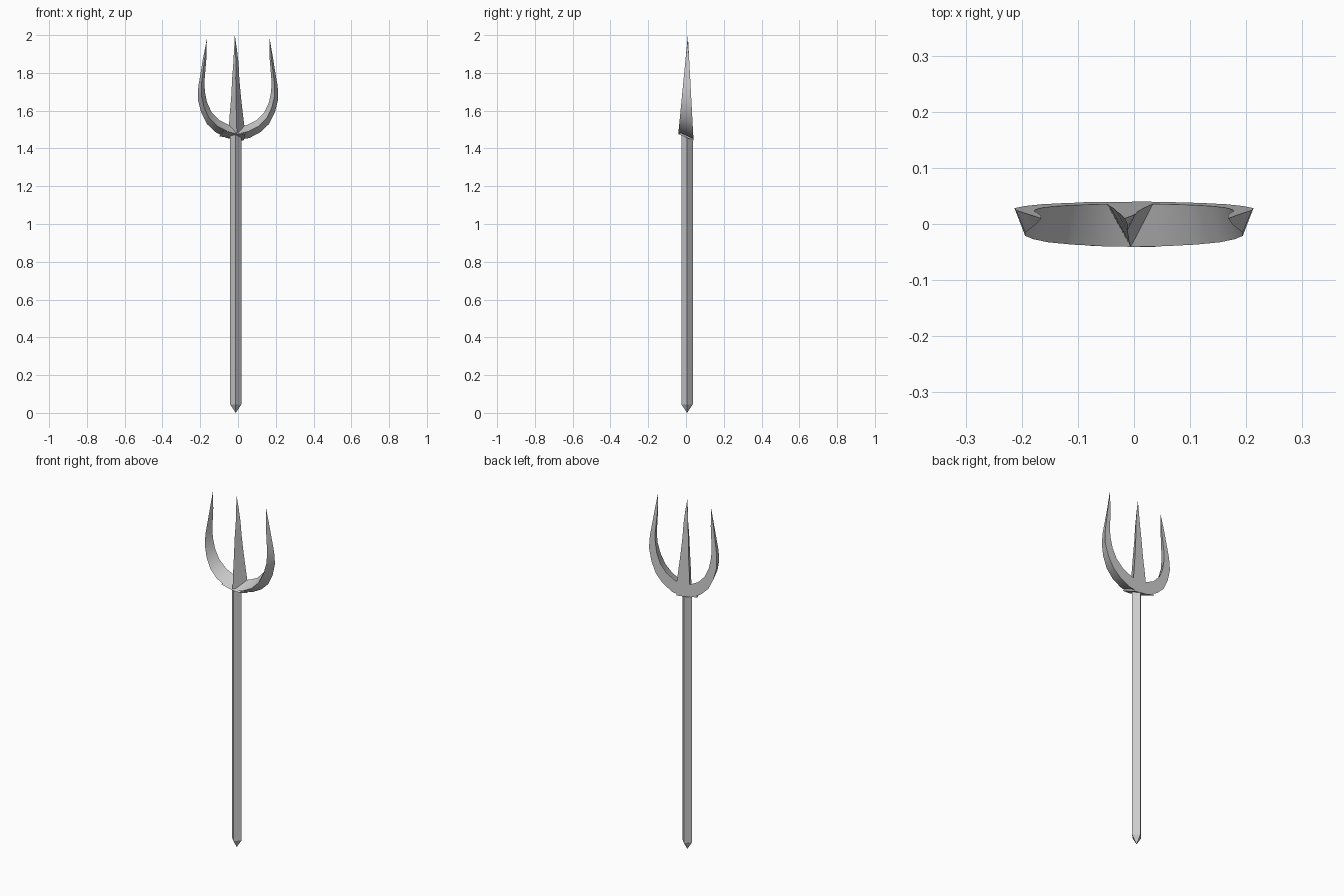
import bpy, bmesh

if "Cube" in bpy.data.objects:
    bpy.data.objects.remove(bpy.data.objects["Cube"])


def finish(bm, name):
    bmesh.ops.recalc_face_normals(bm, faces=bm.faces)
    mesh = bpy.data.meshes.new(name)
    bm.to_mesh(mesh)
    bm.free()
    ob = bpy.data.objects.new(name, mesh)
    bpy.context.collection.objects.link(ob)
    return ob


def back_y(z):
    return 0.04 - 0.03 * (z - 1.44) / 0.56


def ridge_y(z):
    return -0.04 + 0.05 * (z - 1.485) / 0.515


def blade(name, stations, tip, side=1):
    """Triangular blade: two back edges and one front ridge, closing in a point."""
    bm = bmesh.new()
    rings = []
    for ox, oz, ix, iz in stations:
        mx, mz = (ox + ix) / 2, (oz + iz) / 2
        pts = [(ox, back_y(oz), oz), (mx, ridge_y(mz), mz), (ix, back_y(iz), iz)]
        rings.append([bm.verts.new((side * x, y, z)) for x, y, z in pts])
    bm.faces.new(rings[0])
    for a, b in zip(rings, rings[1:]):
        for i in range(3):
            j = (i + 1) % 3
            bm.faces.new((a[i], a[j], b[j], b[i]))
    point = bm.verts.new((side * tip[0], 0.01, tip[1]))
    last = rings[-1]
    for i in range(3):
        bm.faces.new((last[i], last[(i + 1) % 3], point))
    ob = finish(bm, name)
    bpy.context.view_layer.objects.active = ob
    ob.select_set(True)
    bpy.ops.object.shade_smooth_by_angle(angle=0.6)
    ob.select_set(False)


# Square shaft turned on edge, with a pointed foot
bm = bmesh.new()
cx, cy, r = -0.012, 0.006, 0.03
lo, hi = [[bm.verts.new((cx + r * dx, cy + r * dy, z))
           for dx, dy in ((1, 0), (0, 1), (-1, 0), (0, -1))] for z in (0.045, 1.47)]
foot = bm.verts.new((cx, cy, 0))
for i in range(4):
    j = (i + 1) % 4
    bm.faces.new((lo[i], lo[j], hi[j], hi[i]))
    bm.faces.new((lo[j], lo[i], foot))
bm.faces.new(hi)
finish(bm, "shaft")

# Middle prong: left x, z, right x, z
middle = [(l, z, rt, z) for l, rt, z in (
    (-0.05, 0.038, 1.485), (-0.044, 0.026, 1.58), (-0.036, 0.016, 1.67),
    (-0.031, 0.007, 1.77), (-0.025, 0.003, 1.85), (-0.021, -0.005, 1.92))]
blade("middle_prong", middle, (-0.017, 2.0))

# Side prongs: outer x, z, inner x, z; each root runs past the centre
side = [(0.0, 1.446, 0.0, 1.508), (0.06, 1.455, 0.05, 1.525),
        (0.12, 1.487, 0.10, 1.55), (0.165, 1.53, 0.14, 1.592),
        (0.195, 1.59, 0.164, 1.645), (0.213, 1.66, 0.175, 1.70),
        (0.21, 1.73, 0.178, 1.75), (0.198, 1.80, 0.173, 1.81),
        (0.185, 1.88, 0.167, 1.88)]
blade("right_prong", [(-0.10, 1.465, -0.055, 1.52)] + side, (0.168, 1.98))
blade("left_prong", [(-0.03, 1.442, -0.046, 1.51)] + side, (0.165, 1.98), -1)
